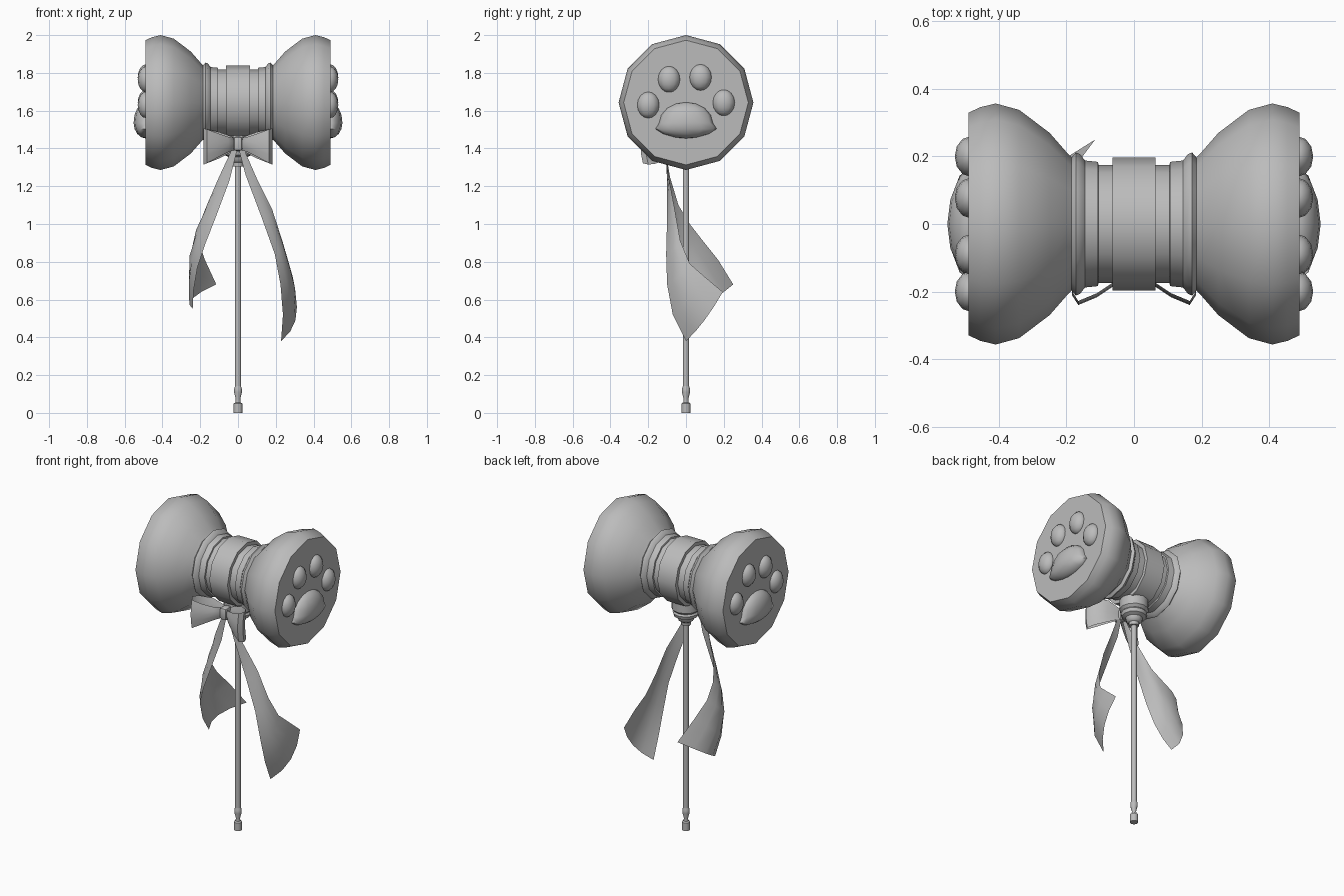
import bpy, bmesh, math
from mathutils import Vector

if "Cube" in bpy.data.objects:
    bpy.data.objects.remove(bpy.data.objects["Cube"])

grey = bpy.data.materials.new("plain grey")
grey.use_nodes = True
grey.diffuse_color = (0.5, 0.5, 0.5, 1)
grey.node_tree.nodes["Principled BSDF"].inputs["Base Color"].default_value = (0.5, 0.5, 0.5, 1)

HEAD_Z = 1.643


def finish(name, bm, angle=42, mirror=False):
    """Turn a bmesh into a smooth shaded object, optionally mirrored in x."""
    bmesh.ops.recalc_face_normals(bm, faces=bm.faces)
    mesh = bpy.data.meshes.new(name)
    bm.to_mesh(mesh)
    bm.free()
    mesh.materials.append(grey)
    ob = bpy.data.objects.new(name, mesh)
    bpy.context.collection.objects.link(ob)
    bpy.ops.object.select_all(action='DESELECT')
    ob.select_set(True)
    bpy.context.view_layer.objects.active = ob
    bpy.ops.object.shade_smooth_by_angle(angle=math.radians(angle))
    if mirror:
        ob.modifiers.new("Mirror", 'MIRROR').use_mirror_merge = False
    return ob


def lathe(name, profile, sides, along_x=False):
    """Spin (position, radius) pairs around the x axis of the head or the upright z axis."""
    bm = bmesh.new()
    rings = []
    for t, r in profile:
        ring = []
        for i in range(sides):
            a = 2 * math.pi * i / sides
            u, v = r * math.sin(a), r * math.cos(a)
            ring.append(bm.verts.new((t, u, HEAD_Z + v) if along_x else (u, v, t)))
        rings.append(ring)
    for lo, hi in zip(rings, rings[1:]):
        for i in range(sides):
            j = (i + 1) % sides
            bm.faces.new((lo[i], lo[j], hi[j], hi[i]))
    bm.faces.new(rings[0])
    bm.faces.new(rings[-1])
    return finish(name, bm)


def ribbon(name, edge_a, edge_b, bulge=(0, 0, 0), columns=4, closed=False, mirror=False):
    """Cloth strip between two edges, its middle pushed out more toward the end."""
    bm = bmesh.new()
    rows = []
    n = len(edge_a)
    for k, (a, b) in enumerate(zip(edge_a, edge_b)):
        row = []
        for c in range(columns + 1):
            t = c / columns
            push = Vector(bulge) * (4 * t * (1 - t) * (1 if closed else k / (n - 1)))
            row.append(bm.verts.new(Vector(a).lerp(Vector(b), t) + push))
        rows.append(row)
    pairs = list(zip(rows, rows[1:])) + ([(rows[-1], rows[0])] if closed else [])
    for p, q in pairs:
        for c in range(columns):
            bm.faces.new((p[c], p[c + 1], q[c + 1], q[c]))
    return finish(name, bm, 50, mirror)


def pad(name, centre, size, flat_base=False):
    """Rounded paw pad, mirrored to both ends of the head."""
    bm = bmesh.new()
    bmesh.ops.create_uvsphere(bm, u_segments=12, v_segments=8, radius=1)
    for v in bm.verts:
        x, y, z = v.co
        if flat_base and z < 0:
            y *= 1 - 0.25 * z * (1 + z) * 4
            z *= 0.75
        v.co = Vector(centre) + Vector((x * size[0], y * size[1], z * size[2]))
    return finish(name, bm, 60, True)


# Flared double head with a grooved neck
half = [(0.49, 0.33), (0.455, 0.346), (0.41, 0.357), (0.34, 0.338), (0.25, 0.27),
        (0.2, 0.213), (0.185, 0.197), (0.172, 0.212), (0.16, 0.207), (0.145, 0.188),
        (0.107, 0.184), (0.105, 0.175)]
lathe("head", [(-x, r) for x, r in half] + half[::-1], 12, True)
lathe("centre_band", [(-0.064, 0.17), (-0.064, 0.197), (0.064, 0.197), (0.064, 0.17)], 12, True)

# Paw pads on both ends
for i, (y, z) in enumerate([(-0.2, 1.63), (-0.09, 1.766), (0.077, 1.776), (0.2, 1.642)]):
    pad(f"toe_pad_{i + 1}", (0.485, y, z), (0.046, 0.06, 0.07))
pad("palm_pad", (0.485, 0, 1.535), (0.068, 0.145, 0.11), True)

# Stepped collar, rod and foot
lathe("collar", [(1.47, 0.085), (1.41, 0.085), (1.395, 0.07), (1.385, 0.078), (1.365, 0.072),
                 (1.355, 0.05), (1.335, 0.045), (1.325, 0.03), (1.305, 0.028)], 12)
lathe("rod", [(0.13, 0.017), (1.32, 0.017)], 10)
lathe("foot", [(0, 0.024), (0.05, 0.024), (0.056, 0.014), (0.075, 0.013), (0.11, 0.022),
               (0.125, 0.022), (0.145, 0.016)], 10)

# Bow loops: a closed path in plan with a height at each point
path = [(0.01, -0.125, 0.03), (0.05, -0.165, 0.04), (0.11, -0.205, 0.065), (0.165, -0.228, 0.09),
        (0.183, -0.2, 0.096), (0.17, -0.16, 0.092), (0.1, -0.11, 0.07), (0.01, -0.1, 0.03)]
top = [(x, y, 1.425 - 0.08 * x + h) for x, y, h in path]
bottom = [(x, y, 1.425 - 0.08 * x - h) for x, y, h in path]
ribbon("bow_loop", top, bottom, (0, -0.012, 0), closed=True, mirror=True)

# Knot in the middle of the bow
bm = bmesh.new()
bmesh.ops.create_cube(bm, size=1)
for v in bm.verts:
    v.co = (v.co.x * 0.046, v.co.y * 0.06 - 0.125, v.co.z * 0.075 + 1.425)
bmesh.ops.bevel(bm, geom=bm.edges[:], offset=0.012, segments=2, affect='EDGES', profile=0.5)
finish("bow_knot", bm)

# Long tail on the left, short curled tail on the right
ribbon("left_tail",
       [(0.0, -0.11, 1.41), (0.04, -0.1, 1.26), (0.127, -0.1, 1.03), (0.195, -0.105, 0.84),
        (0.225, -0.1, 0.68), (0.238, -0.07, 0.52), (0.228, 0.0, 0.38)],
       [(0.03, -0.11, 1.4), (0.1, -0.09, 1.24), (0.18, -0.06, 1.08), (0.235, -0.03, 0.91),
        (0.27, 0.02, 0.79), (0.29, 0.1, 0.72), (0.3, 0.195, 0.64)],
       (0.04, 0, -0.02))
ribbon("right_tail",
       [(0.0, -0.11, 1.41), (-0.045, -0.1, 1.23), (-0.12, -0.1, 1.03), (-0.175, -0.095, 0.89),
        (-0.215, -0.075, 0.77), (-0.235, -0.02, 0.65), (-0.24, 0.05, 0.55)],
       [(-0.03, -0.11, 1.4), (-0.1, -0.085, 1.25), (-0.165, -0.04, 1.1), (-0.205, 0.02, 1.0),
        (-0.21, 0.09, 0.91), (-0.175, 0.17, 0.81), (-0.115, 0.25, 0.68)],
       (-0.065, 0, -0.01))
